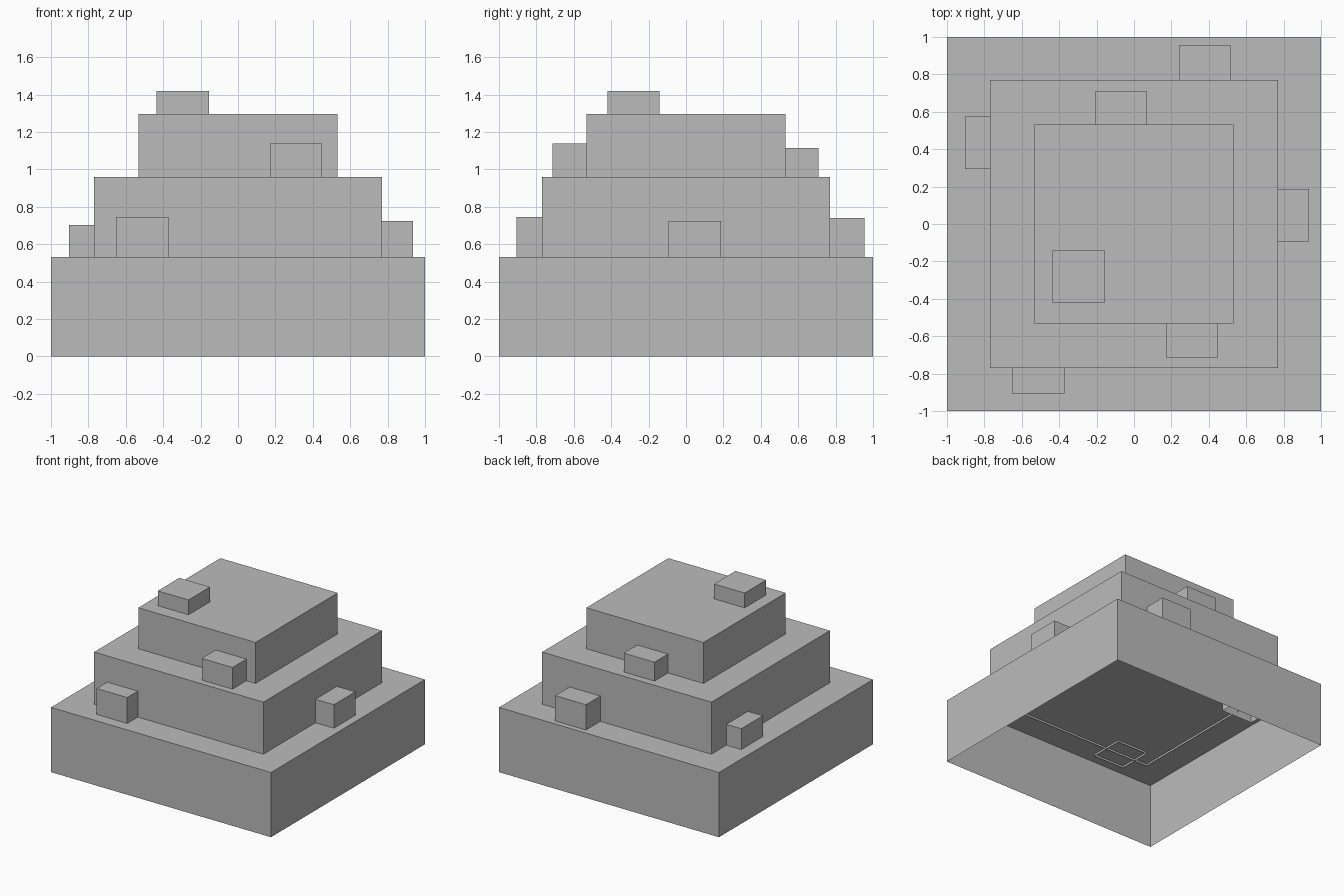
import bpy
import bmesh

default = bpy.data.objects.get("Cube")
if default:
    bpy.data.objects.remove(default, do_unlink=True)

# One plain stone grey for everything
GREY = (0.5, 0.5, 0.5, 1.0)
stone = bpy.data.materials.new("stone_grey")
stone.use_nodes = True
stone.diffuse_color = GREY
stone.node_tree.nodes["Principled BSDF"].inputs["Base Color"].default_value = GREY


def hollow_box(name, x, y, width, bottom, top):
    """Square box, open underneath, centred on x and y."""
    bm = bmesh.new()
    bmesh.ops.create_cube(bm, size=1)
    floor = [f for f in bm.faces if f.normal.z < -0.5]
    bmesh.ops.delete(bm, geom=floor, context='FACES')
    bmesh.ops.scale(bm, vec=(width, width, top - bottom), verts=bm.verts)
    bmesh.ops.translate(bm, vec=(0, 0, (top - bottom) / 2), verts=bm.verts)
    mesh = bpy.data.meshes.new(name)
    bm.to_mesh(mesh)
    bm.free()
    mesh.materials.append(stone)
    obj = bpy.data.objects.new(name, mesh)
    obj.location = (x, y, bottom)
    bpy.context.collection.objects.link(obj)


# Stepped tiers, each sunk slightly into the one below
hollow_box("base_tier", 0, 0, 2.0, 0, 0.532)
hollow_box("middle_tier", 0, 0, 1.538, 0.515, 0.96)
hollow_box("top_tier", 0, 0, 1.066, 0.945, 1.297)

# Small blocks half buried in the tier walls: x, y, top
BLOCK, HEIGHT = 0.279, 0.23
blocks = {
    "lower_front_block": (-0.512, -0.767, 0.745),
    "lower_back_block": (0.38, 0.816, 0.74),
    "lower_left_block": (0.797, 0.047, 0.725),
    "lower_right_block": (-0.765, 0.434, 0.703),
    "upper_front_block": (0.31, -0.574, 1.138),
    "upper_back_block": (-0.07, 0.569, 1.115),
    "summit_block": (-0.295, -0.281, 1.419),
}
for name, (x, y, top) in blocks.items():
    hollow_box(name, x, y, BLOCK, top - HEIGHT, top)
